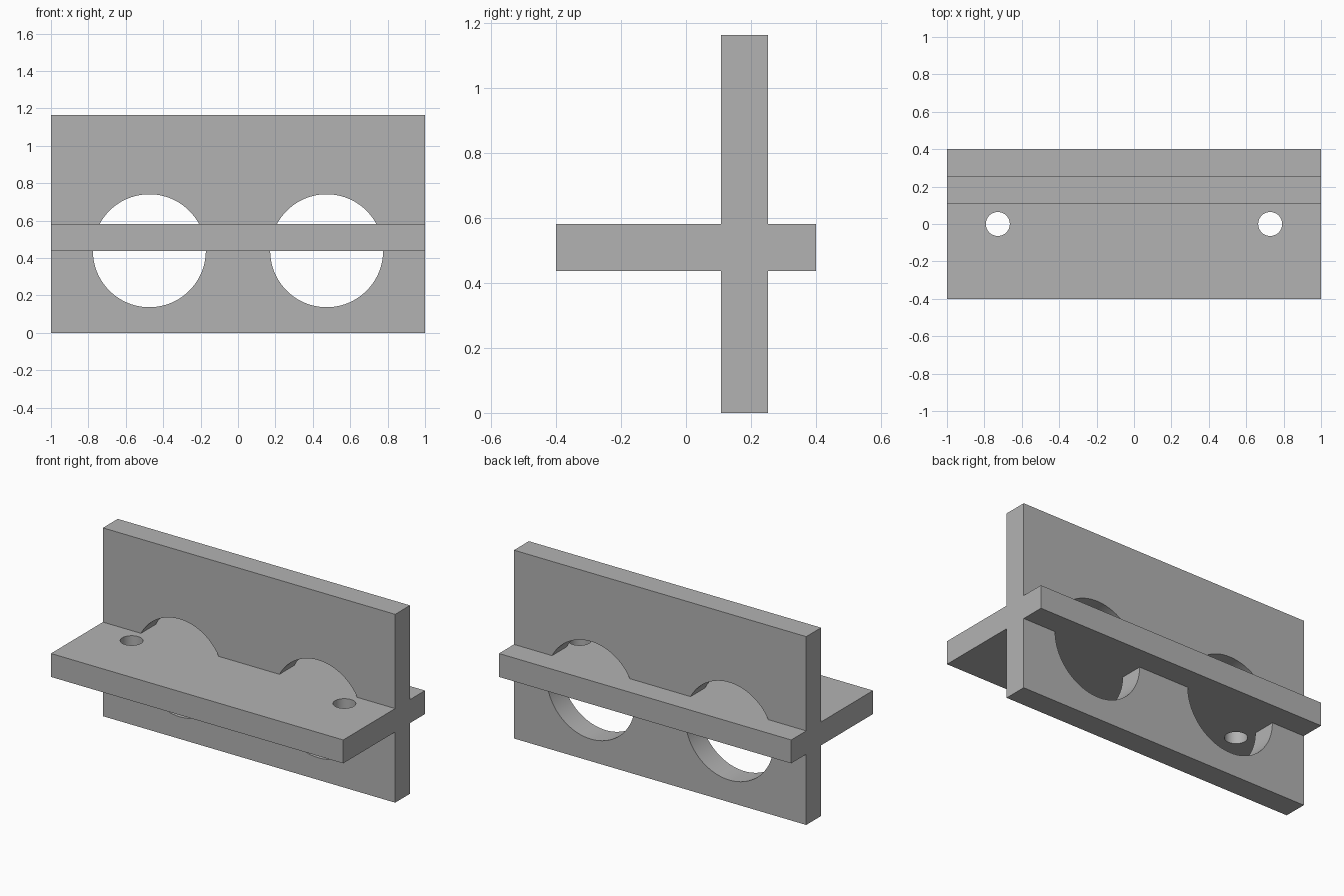
import bpy
import math

cube = bpy.data.objects.get("Cube")
if cube:
    bpy.data.objects.remove(cube, do_unlink=True)

# Single grey material
grey = bpy.data.materials.new("mid_grey")
grey.use_nodes = True
colour = (0.45, 0.45, 0.45, 1)
grey.diffuse_color = colour
grey.node_tree.nodes["Principled BSDF"].inputs["Base Color"].default_value = colour


def slab(name, y0, y1, z0, z1):
    """Full-length rectangular board."""
    bpy.ops.mesh.primitive_cube_add(size=1, location=(0, (y0 + y1) / 2, (z0 + z1) / 2))
    ob = bpy.context.object
    ob.name = name
    ob.scale = (2, y1 - y0, z1 - z0)
    bpy.ops.object.transform_apply(location=True, rotation=False, scale=True)
    ob.data.materials.append(grey)
    return ob


def combine(ob, other, operation):
    """Apply a boolean and remove the helper."""
    mod = ob.modifiers.new("cut", 'BOOLEAN')
    mod.operation = operation
    mod.solver = 'EXACT'
    mod.object = other
    bpy.ops.object.select_all(action='DESELECT')
    ob.select_set(True)
    bpy.context.view_layer.objects.active = ob
    bpy.ops.object.modifier_apply(modifier=mod.name)
    bpy.data.objects.remove(other, do_unlink=True)


def drill(ob, radius, location, tilt=0.0):
    """Bore a round hole through a board."""
    bpy.ops.mesh.primitive_cylinder_add(vertices=96, radius=radius, depth=0.5,
                                        location=location, rotation=(tilt, 0, 0))
    cutter = bpy.context.object
    cutter.hide_render = True
    cutter.data.materials.append(grey)
    combine(ob, cutter, 'DIFFERENCE')


# Upright plate and the shelf that crosses it
plate = slab("crossed_bracket", 0.108, 0.253, 0, 1.165)
shelf = slab("shelf", -0.4, 0.4, 0.437, 0.582)

# Large openings in the plate, small bolt holes in the shelf
for side in (-1, 1):
    drill(plate, 0.302, (side * 0.474, 0.18, 0.439), math.pi / 2)
    drill(shelf, 0.064, (side * 0.728, 0, 0.51))

# Join into one solid
combine(plate, shelf, 'UNION')
plate.select_set(True)
bpy.ops.object.shade_smooth_by_angle(angle=math.radians(30))
